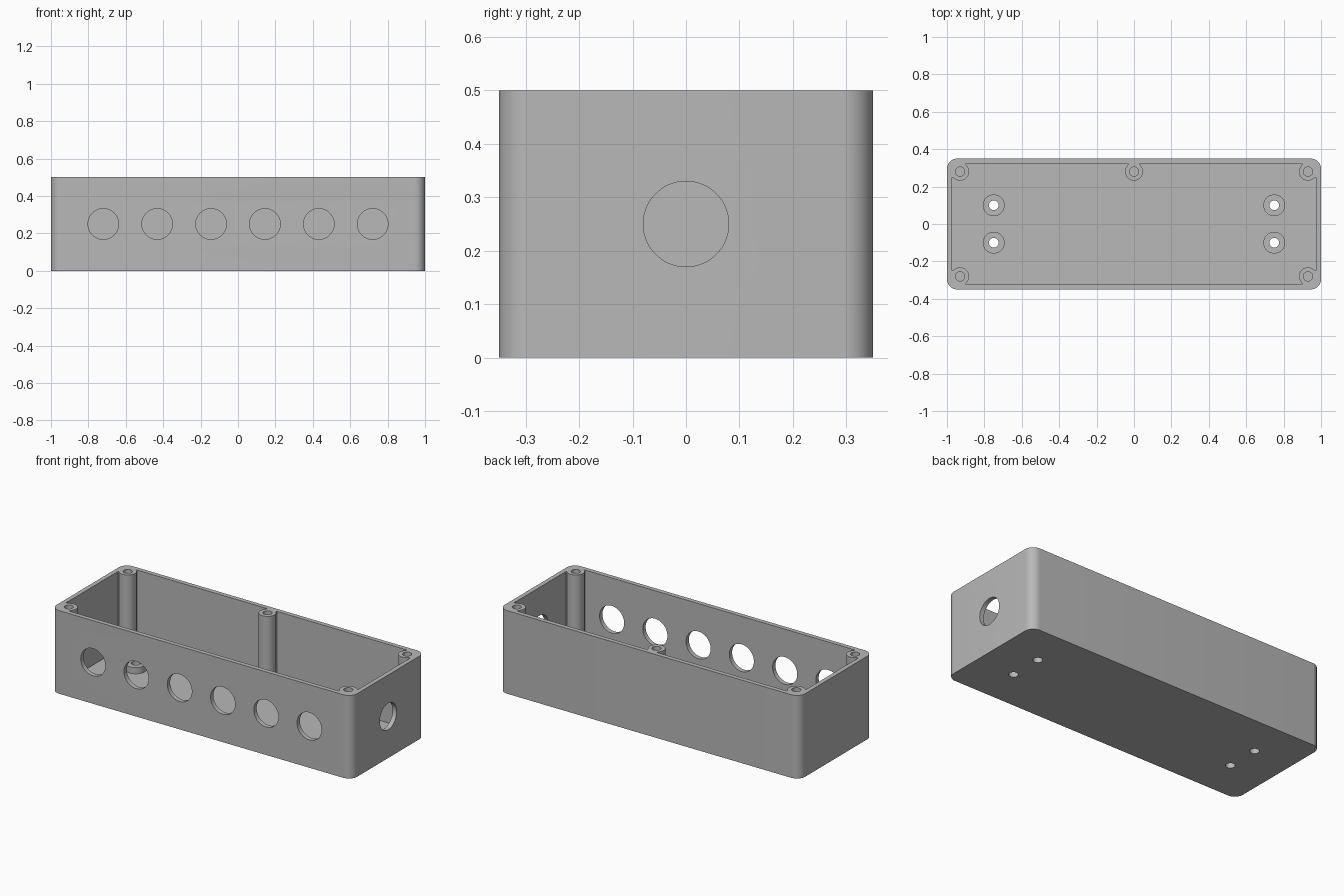
import bpy
import bmesh
from math import cos, sin, pi, radians

if "Cube" in bpy.data.objects:
    bpy.data.objects.remove(bpy.data.objects["Cube"], do_unlink=True)

HX, HY, H = 1.0, 0.35, 0.5      # outer half sizes and height
WALL, CORNER = 0.027, 0.055
POST_R, POST_HOLE, WEB = 0.048, 0.025, 0.032

grey = bpy.data.materials.new("cast grey")
grey.use_nodes = True
grey.diffuse_color = (0.48, 0.48, 0.48, 1)
grey.node_tree.nodes["Principled BSDF"].inputs["Base Color"].default_value = grey.diffuse_color


def prism(name, outline, z0, z1):
    """Solid made by raising a flat outline from z0 to z1."""
    bm = bmesh.new()
    base = bm.faces.new([bm.verts.new((x, y, z0)) for x, y in outline])
    up = bmesh.ops.extrude_face_region(bm, geom=[base])["geom"]
    verts = [v for v in up if isinstance(v, bmesh.types.BMVert)]
    bmesh.ops.translate(bm, verts=verts, vec=(0, 0, z1 - z0))
    bmesh.ops.recalc_face_normals(bm, faces=bm.faces)
    mesh = bpy.data.meshes.new(name)
    bm.to_mesh(mesh)
    bm.free()
    mesh.materials.append(grey)
    obj = bpy.data.objects.new(name, mesh)
    bpy.context.collection.objects.link(obj)
    return obj


def arc(cx, cy, r, start=0, sweep=2 * pi, n=48):
    return [(cx + r * cos(start + sweep * i / n), cy + r * sin(start + sweep * i / n))
            for i in range(n)]


def rect(x0, x1, y0, y1):
    return [(x0, y0), (x1, y0), (x1, y1), (x0, y1)]


def cut(target, tool):
    """Subtract tool from target and delete the tool."""
    mod = target.modifiers.new("cut", "BOOLEAN")
    mod.operation, mod.solver, mod.object = "DIFFERENCE", "EXACT", tool
    bpy.context.view_layer.objects.active = target
    bpy.ops.object.modifier_apply(modifier=mod.name)
    bpy.data.objects.remove(tool, do_unlink=True)


# Outer block with rounded upright corners
outline = []
for i, (sx, sy) in enumerate([(1, 1), (-1, 1), (-1, -1), (1, -1)]):
    outline += arc(sx * (HX - CORNER), sy * (HY - CORNER), CORNER,
                   i * pi / 2, pi / 2 * 12 / 11, 12)
box = prism("enclosure_box", outline, 0, H)

# Cavity, leaving screw posts with their webs and low standoffs standing
ix, iy = HX - WALL, HY - WALL
cavity = prism("cavity_cutter", rect(-ix, ix, -iy, iy), WALL, H + 0.1)
corners = [(sx * 0.93, sy * 0.28) for sx in (-1, 1) for sy in (-1, 1)]
posts = corners + [(0, 0.28)]
standoffs = [(sx * 0.75, sy * 0.1) for sx in (-1, 1) for sy in (-1, 1)]
for x, y in posts:
    cut(cavity, prism("post", arc(x, y, POST_R), -0.1, H + 0.2))
    # Web runs from the post out to the wall, or into the corner
    ye = HY if y > 0 else -HY
    yi = y
    xa, xb = x - WEB, x + WEB
    if x:
        s = 1 if x > 0 else -1
        xa, xb = sorted((x - s * WEB, s * HX))
        yi = y - WEB * (1 if y > 0 else -1)
    cut(cavity, prism("web", rect(xa, xb, *sorted((yi, ye))), -0.1, H + 0.2))
for x, y in standoffs:
    cut(cavity, prism("standoff", arc(x, y, 0.058), -0.1, 0.065))
cut(box, cavity)

# Blind screw holes in the posts, through holes in the standoffs
for x, y in posts:
    cut(box, prism("screw_hole", arc(x, y, POST_HOLE, n=32), 0.12, H + 0.1))
for x, y in standoffs:
    cut(box, prism("mount_hole", arc(x, y, 0.026, n=32), -0.1, 0.2))

# Row of six round openings in the front wall
for i in range(6):
    hole = prism("front_opening", arc(0, 0, 0.082), -0.05, 0.05)
    hole.rotation_euler.x = radians(90)
    hole.location = ((i - 2.5) * 0.288, -HY, H / 2)
    cut(box, hole)

# Single cable opening in the +x end wall
hole = prism("end_opening", arc(0, 0, 0.08), -0.05, 0.05)
hole.rotation_euler.y = radians(90)
hole.location = (HX, 0, H / 2)
cut(box, hole)

# Smooth rounds, crisp edges
bpy.ops.object.select_all(action="DESELECT")
box.select_set(True)
bpy.context.view_layer.objects.active = box
bpy.ops.object.shade_smooth_by_angle(angle=radians(30))
